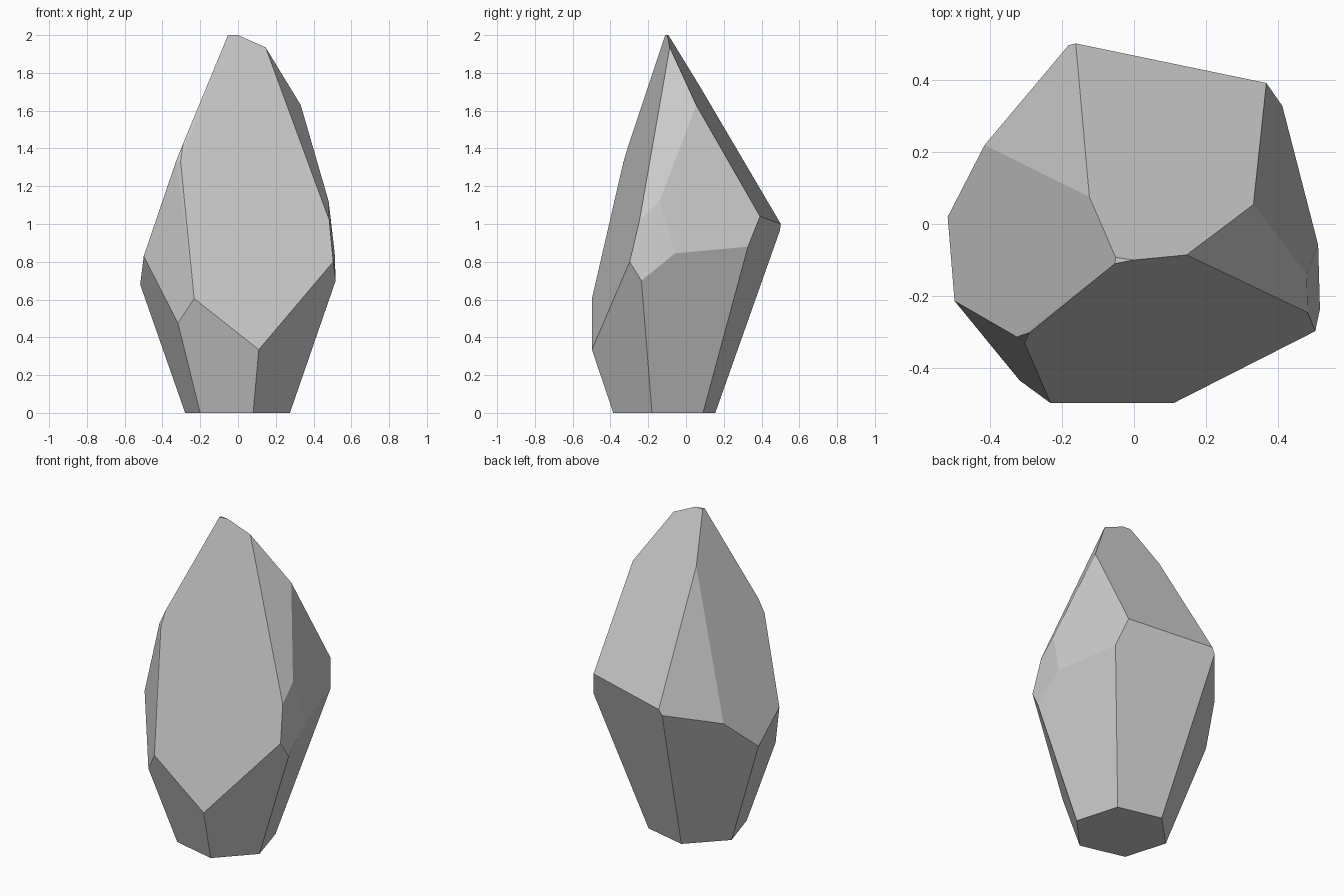
import bpy, bmesh, math

if "Cube" in bpy.data.objects:
    bpy.data.objects.remove(bpy.data.objects["Cube"])

# Corners of the faceted stone, ring by ring
base = [(.275, -.18, 0), (.197, .09, 0), (-.076, .155, 0),
        (-.28, -.053, 0), (-.2, -.317, 0), (.08, -.385, 0)]
lower = [(.517, -.236, .70), (.504, -.298, .80), (.11, -.498, .335),
         (-.232, -.498, .605), (-.318, -.435, .475), (-.499, -.214, .83),
         (-.518, .02, .68), (-.415, .22, .87)]
girdle = [(-.182, .497, .965), (-.162, .502, 1.0), (.368, .392, 1.04),
          (.4125, .328, .88), (.512, -.058, .845), (.48, -.14, 1.12),
          (.483, -.246, 1.02)]
upper = [(-.304, -.331, 1.33), (-.291, -.302, 1.425), (-.326, -.314, 1.338),
         (-.124, .075, 1.726), (.332, .054, 1.63), (.146, -.086, 1.935)]
tip = [(-.053, -.110, 2), (0, -.10, 2), (-.051, -.093, 2)]

# Wrap the corners in a convex hull, then merge coplanar triangles into facets
bm = bmesh.new()
for co in base + lower + girdle + upper + tip:
    bm.verts.new(co)
hull = bmesh.ops.convex_hull(bm, input=bm.verts[:])
unused = {v for v in hull["geom_interior"] + hull["geom_unused"]
          if isinstance(v, bmesh.types.BMVert)}
bmesh.ops.delete(bm, geom=list(unused), context='VERTS')
bmesh.ops.dissolve_limit(bm, angle_limit=math.radians(3),
                         verts=bm.verts[:], edges=bm.edges[:])
bmesh.ops.recalc_face_normals(bm, faces=bm.faces[:])

mesh = bpy.data.meshes.new("faceted_stone")
bm.to_mesh(mesh)
bm.free()
bpy.context.collection.objects.link(bpy.data.objects.new("faceted_stone", mesh))
